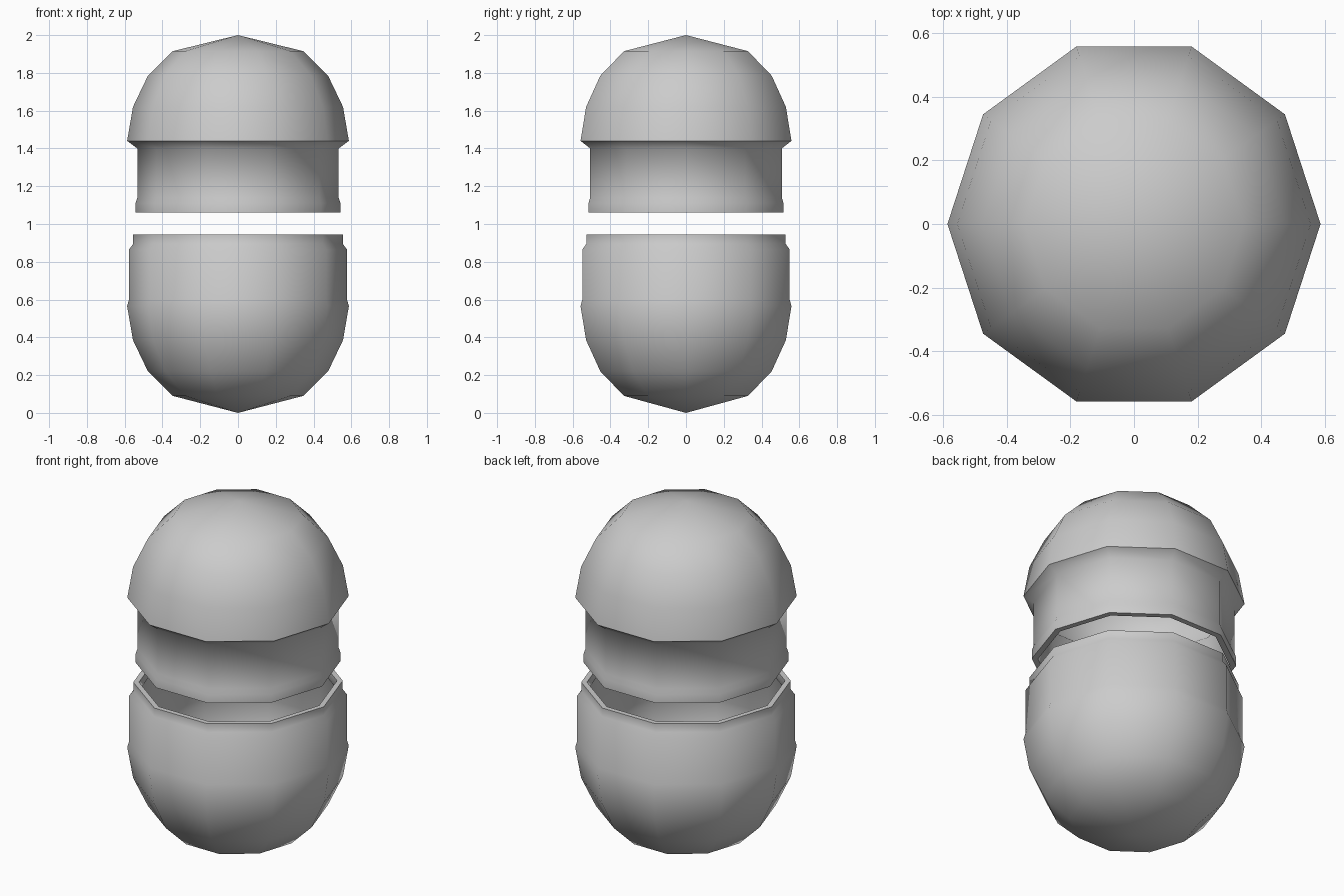
import bpy, bmesh, math

if "Cube" in bpy.data.objects:
    bpy.data.objects.remove(bpy.data.objects["Cube"])

SIDES = 10


def lathe(name, profile):
    """Spin an (r, z) profile whose two ends lie on the axis into a closed shell."""
    bm = bmesh.new()
    rings = []
    for r, z in profile:
        if r == 0:
            rings.append([bm.verts.new((0, 0, z))])
        else:
            rings.append([bm.verts.new((r * math.cos(2 * math.pi * i / SIDES),
                                        r * math.sin(2 * math.pi * i / SIDES), z))
                          for i in range(SIDES)])
    for a, b in zip(rings, rings[1:]):
        for i in range(SIDES):
            j = (i + 1) % SIDES
            if len(a) == 1:
                bm.faces.new((a[0], b[i], b[j]))
            elif len(b) == 1:
                bm.faces.new((a[i], b[0], a[j]))
            else:
                bm.faces.new((a[i], b[i], b[j], a[j]))
    bmesh.ops.recalc_face_normals(bm, faces=bm.faces)
    mesh = bpy.data.meshes.new(name)
    bm.to_mesh(mesh)
    bm.free()
    obj = bpy.data.objects.new(name, mesh)
    bpy.context.collection.objects.link(obj)
    bpy.ops.object.select_all(action='DESELECT')
    obj.select_set(True)
    bpy.context.view_layer.objects.active = obj
    bpy.ops.object.shade_smooth_by_angle(angle=math.radians(60))
    return obj


# Upper half: dome, stepped-in neck with snap rib, hollow inside
lathe("upper_shell", [
    (0, 2.0), (0.345, 1.915), (0.477, 1.785), (0.556, 1.62), (0.587, 1.44),
    (0.533, 1.40), (0.533, 1.14), (0.543, 1.11), (0.543, 1.06),
    (0.51, 1.06), (0.51, 1.40), (0.555, 1.44), (0.527, 1.61),
    (0.453, 1.76), (0.33, 1.885), (0, 1.965)])

# Lower half: bowl with stepped rim, hollow inside
lathe("lower_shell", [
    (0, 0.0), (0.345, 0.09), (0.477, 0.22), (0.556, 0.385), (0.587, 0.565),
    (0.577, 0.60), (0.577, 0.865), (0.555, 0.895), (0.555, 0.945),
    (0.525, 0.945), (0.525, 0.895), (0.545, 0.865), (0.545, 0.60),
    (0.555, 0.565), (0.527, 0.395), (0.453, 0.245), (0.33, 0.12), (0, 0.035)])
